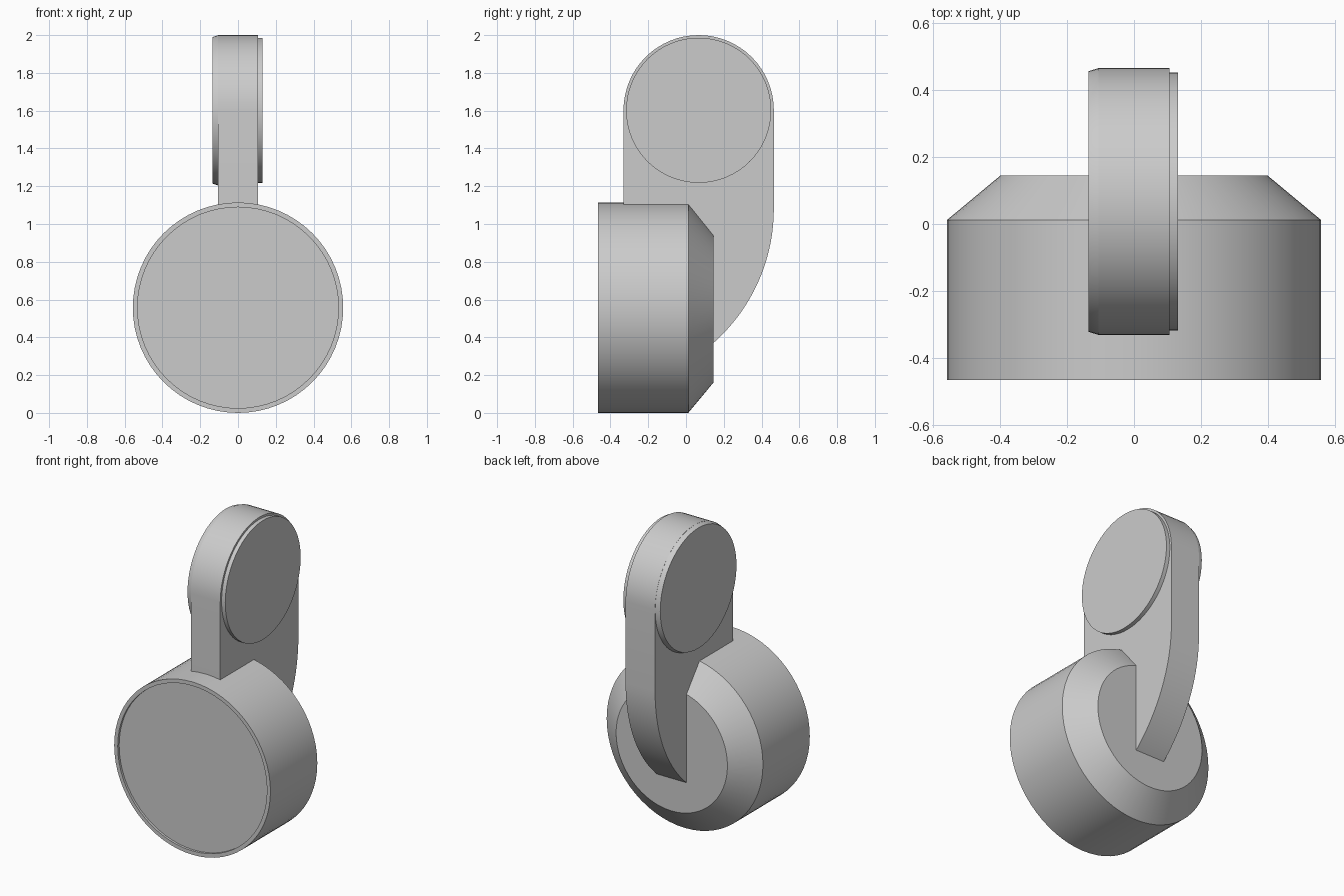
import bpy, bmesh, math
from mathutils import Vector

cube = bpy.data.objects.get("Cube")
if cube:
    bpy.data.objects.remove(cube, do_unlink=True)

grey = bpy.data.materials.new("plain_grey")
grey.use_nodes = True
COLOUR = (0.6, 0.6, 0.6, 1)
grey.diffuse_color = COLOUR
grey.node_tree.nodes["Principled BSDF"].inputs["Base Color"].default_value = COLOUR


def finish(name, bm):
    bmesh.ops.recalc_face_normals(bm, faces=bm.faces)
    mesh = bpy.data.meshes.new(name)
    bm.to_mesh(mesh)
    bm.free()
    mesh.materials.append(grey)
    obj = bpy.data.objects.new(name, mesh)
    bpy.context.collection.objects.link(obj)
    bpy.ops.object.select_all(action='DESELECT')
    obj.select_set(True)
    bpy.context.view_layer.objects.active = obj
    bpy.ops.object.shade_smooth_by_angle(angle=math.radians(25))
    return obj


def turned(name, profile, axis, centre, segments=64):
    """Closed solid turned about the x or y axis; profile is (position, radius)."""
    bm = bmesh.new()
    rings = []
    for along, radius in profile:
        ring = []
        for i in range(segments):
            a = math.tau * i / segments
            u, v = radius * math.cos(a), radius * math.sin(a)
            offset = Vector((along, u, v)) if axis == "x" else Vector((u, along, v))
            ring.append(bm.verts.new(Vector(centre) + offset))
        rings.append(ring)
    for r, s in zip(rings, rings[1:]):
        for i in range(segments):
            j = (i + 1) % segments
            bm.faces.new((r[i], r[j], s[j], s[i]))
    bm.faces.new(rings[0])
    bm.faces.new(rings[-1])
    return finish(name, bm)


def arc(cy, cz, radius, start, end, steps):
    angles = [math.radians(start + (end - start) * i / steps) for i in range(steps + 1)]
    return [(cy + radius * math.cos(a), cz + radius * math.sin(a)) for a in angles]


# Round housing with a shallow recessed front and a tapered back
turned("housing", [(-0.45, 0.532), (-0.465, 0.532), (-0.465, 0.557),
                   (0.012, 0.557), (0.145, 0.397)], "y", (0, 0, 0.557))

# Upright arm: round head, straight sides, back edge sweeping into the housing
HEAD_Y, HEAD_Z, HEAD_R = 0.067, 1.602, 0.398
HALF_WIDTH = 0.105
outline = arc(HEAD_Y, HEAD_Z, HEAD_R, 180, 0, 32)
outline += arc(-0.483, 1.08, 0.948, 0, -55, 20)
outline += [(HEAD_Y - HEAD_R, 0.6)]
bm = bmesh.new()
side = bm.faces.new([bm.verts.new((-HALF_WIDTH, y, z)) for y, z in outline])
extruded = bmesh.ops.extrude_face_region(bm, geom=[side], use_keep_orig=True)
bmesh.ops.translate(bm, vec=(2 * HALF_WIDTH, 0, 0),
                    verts=[v for v in extruded["geom"] if isinstance(v, bmesh.types.BMVert)])
finish("arm", bm)

# Round caps on both sides of the head
head = (0, HEAD_Y, HEAD_Z)
turned("left_cap", [(0.09, 0.384), (0.131, 0.384)], "x", head)
turned("right_cap", [(-0.09, 0.397), (-0.107, 0.397), (-0.135, 0.388)], "x", head)
